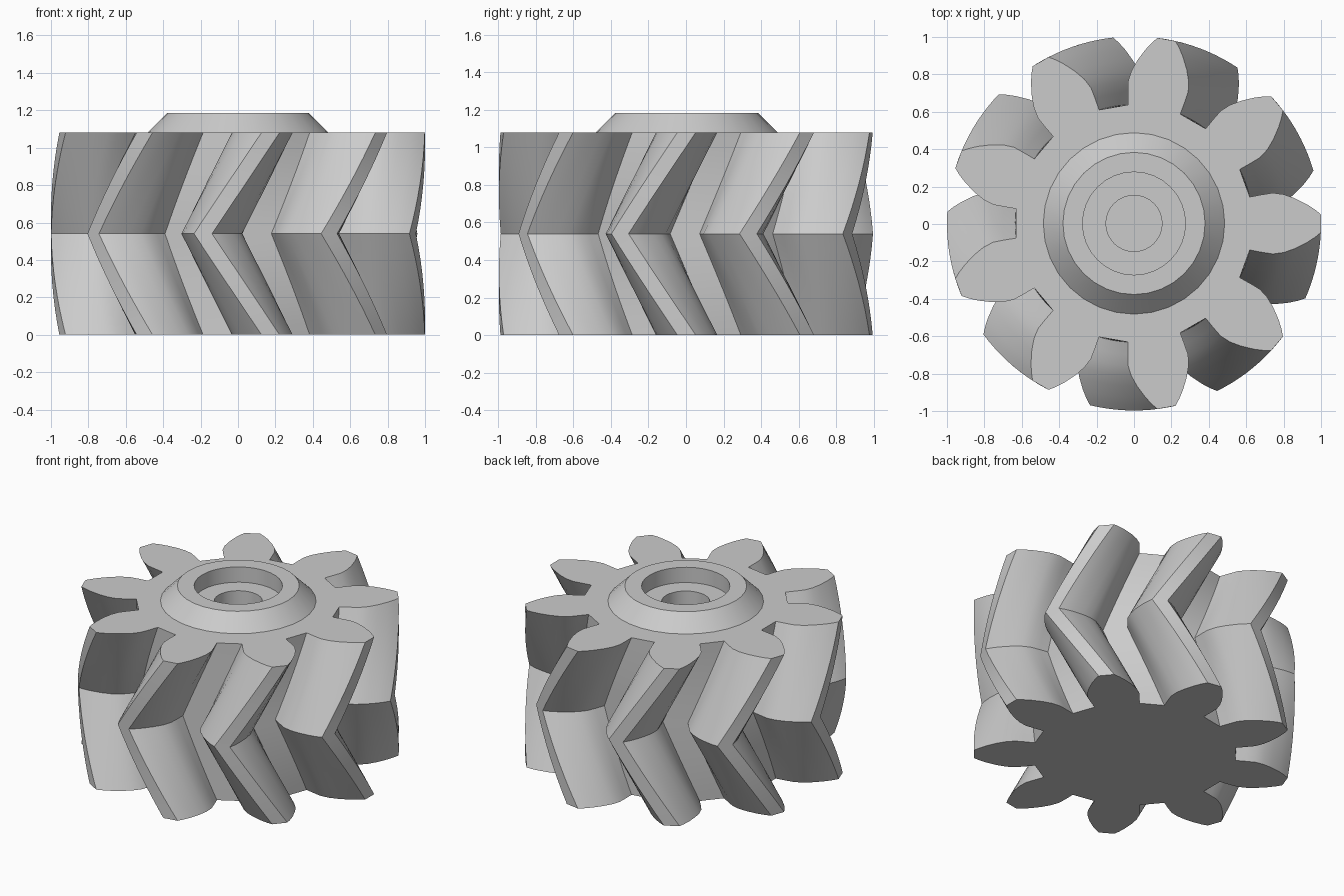
import bpy, bmesh
from math import radians, cos, sin, pi

cube = bpy.data.objects.get("Cube")
if cube:
    bpy.data.objects.remove(cube, do_unlink=True)

TEETH = 9
HEIGHT = 1.08
TWIST = radians(-20.8)
SLICES = 8            # per half of the herringbone
SEGMENTS = 32
BOSS_RADIUS = 0.485
CENTRE_Y = 0.003

grey = bpy.data.materials.new("light grey")
grey.use_nodes = True
colour = (0.6, 0.6, 0.6, 1)
grey.diffuse_color = colour
grey.node_tree.nodes["Principled BSDF"].inputs["Base Color"].default_value = colour


def finish(bm, name):
    """Turn a bmesh into a smooth object with sharp edges kept."""
    bmesh.ops.recalc_face_normals(bm, faces=bm.faces)
    mesh = bpy.data.meshes.new(name)
    bm.to_mesh(mesh)
    bm.free()
    mesh.materials.append(grey)
    obj = bpy.data.objects.new(name, mesh)
    obj.location.y = CENTRE_Y
    bpy.context.collection.objects.link(obj)
    bpy.ops.object.select_all(action='DESELECT')
    obj.select_set(True)
    bpy.context.view_layer.objects.active = obj
    bpy.ops.object.shade_smooth_by_angle(angle=radians(22))
    return obj


def ring(bm, points, z, turn=0.0):
    return [bm.verts.new((r * cos(a + turn), r * sin(a + turn), z)) for r, a in points]


def skin(bm, low, high):
    n = len(low)
    for i in range(n):
        j = (i + 1) % n
        bm.faces.new((low[i], low[j], high[j], high[i]))


# Tooth flank: radius and half angle in degrees, from root to tip
flank = [(0.635, 12.9), (0.70, 12.7), (0.76, 12.4), (0.815, 11.0),
         (0.87, 8.9), (0.93, 6.3), (0.97, 4.4), (1.0, 2.8)]
tooth = [(r, -radians(a)) for r, a in flank]
tooth += [(r, radians(a)) for r, a in reversed(flank)]
outline = [(r, a + 2 * pi * k / TEETH) for k in range(TEETH) for r, a in tooth]

# Herringbone gear body: twists one way to mid height, then back
bm = bmesh.new()
rings = []
for s in range(2 * SLICES + 1):
    t = s / SLICES
    rings.append(ring(bm, outline, HEIGHT * t / 2, TWIST * (1 - abs(1 - t))))
for low, high in zip(rings, rings[1:]):
    skin(bm, low, high)
bm.faces.new(rings[0])

# Top face, left open under the boss
circle = [(BOSS_RADIUS, 2 * pi * i / SEGMENTS) for i in range(SEGMENTS)]
inner = ring(bm, circle, HEIGHT)
edges = []
for loop in (rings[-1], inner):
    for a, b in zip(loop, loop[1:] + loop[:1]):
        edges.append(bm.edges.get((a, b)) or bm.edges.new((a, b)))
bmesh.ops.triangle_fill(bm, edges=edges, use_beauty=True, normal=(0, 0, 1))
finish(bm, "gear_body")

# Tapered boss with a counterbore and a blind hole
profile = [(BOSS_RADIUS, HEIGHT), (0.38, 1.185), (0.275, 1.185),
           (0.275, HEIGHT), (0.15, HEIGHT), (0.15, 0.6)]
bm = bmesh.new()
hoops = [ring(bm, [(r, a) for _, a in circle], z) for r, z in profile]
for low, high in zip(hoops, hoops[1:]):
    skin(bm, low, high)
bm.faces.new(hoops[-1])
boss = finish(bm, "hub_boss")

# An open shell: make its rim ring face upward
top = max(boss.data.polygons, key=lambda p: p.center.z)
if top.normal.z < 0:
    boss.data.flip_normals()
